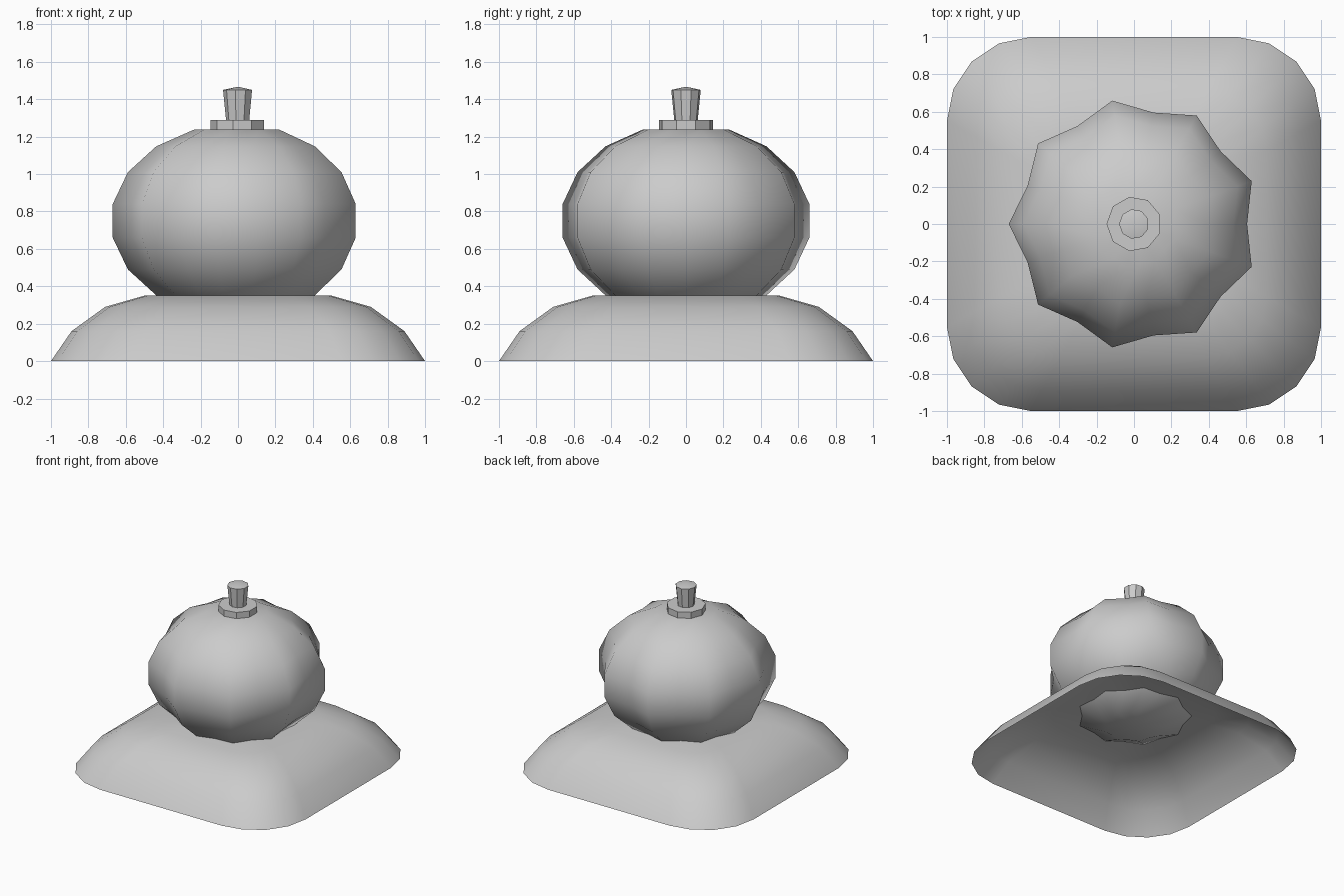
import bpy, bmesh
from math import sin, cos, pi, radians

if "Cube" in bpy.data.objects:
    bpy.data.objects.remove(bpy.data.objects["Cube"])


def loft(name, rings, bottom=None, top=None, angle=30):
    """Skin equal-length rings; optionally close ends with a pole height."""
    bm = bmesh.new()
    loops = [[bm.verts.new(p) for p in ring] for ring in rings]
    n = len(loops[0])
    for a, b in zip(loops, loops[1:]):
        for i in range(n):
            j = (i + 1) % n
            bm.faces.new((a[i], a[j], b[j], b[i]))
    for loop, z in ((loops[0], bottom), (loops[-1], top)):
        if z is None:
            continue
        pole = bm.verts.new((0, 0, z))
        for i in range(n):
            a, b = loop[i], loop[(i + 1) % n]
            bm.faces.new((a, b, pole) if loop is loops[-1] else (b, a, pole))
    mesh = bpy.data.meshes.new(name)
    bm.to_mesh(mesh)
    bm.free()
    obj = bpy.data.objects.new(name, mesh)
    bpy.context.collection.objects.link(obj)
    bpy.ops.object.select_all(action='DESELECT')
    bpy.context.view_layer.objects.active = obj
    obj.select_set(True)
    bpy.ops.object.shade_smooth_by_angle(angle=radians(angle))
    return obj


def rounded_square(w, z):
    pts = []
    for k, (sx, sy) in enumerate(((1, 1), (-1, 1), (-1, -1), (1, -1))):
        for i in range(5):
            a = k * pi / 2 + i * pi / 8
            pts.append((w * (0.55 * sx + 0.45 * cos(a)),
                        w * (0.55 * sy + 0.45 * sin(a)), z))
    return pts


def circle(r, z, n=9):
    return [(r * cos(pi + 2 * pi * i / n), r * sin(pi + 2 * pi * i / n), z)
            for i in range(n)]


def ribbed(lat):
    # nine ridges alternating with shallow valleys
    pts = []
    for i in range(18):
        r = (0.68 if i % 2 == 0 else 0.614) * cos(lat)
        a = pi + i * pi / 9
        pts.append((r * cos(a), r * sin(a), 0.75 + 0.52 * sin(lat)))
    return pts


# Domed square base, open underneath
loft("base", [rounded_square(w, z) for w, z in
              ((1, 0), (0.89, 0.16), (0.71, 0.29), (0.5, 0.35))],
     top=0.35, angle=50)

# Ribbed round body
loft("body", [ribbed(radians(d)) for d in range(-70, 71, 20)],
     bottom=0.26, top=1.24, angle=50)

# Collar and flared stem
loft("collar", [circle(0.147, 1.22), circle(0.147, 1.29)], bottom=1.22, top=1.29)
loft("stem", [circle(0.062, 1.27), circle(0.08, 1.45)], bottom=1.27, top=1.467)
